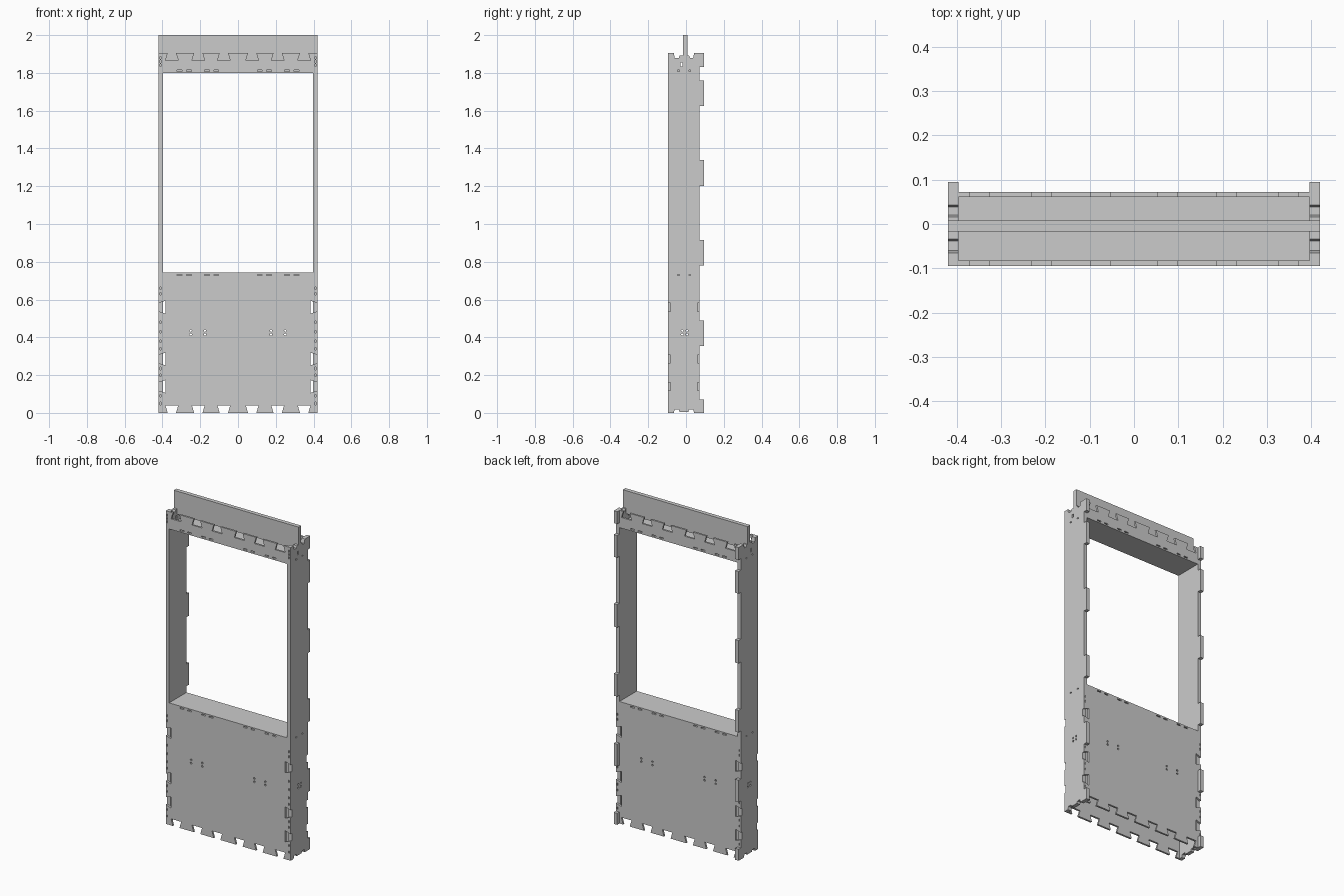
import bpy, bmesh, math
from mathutils import Matrix, Vector

if "Cube" in bpy.data.objects:
    bpy.data.objects.remove(bpy.data.objects["Cube"])

FRONT_ROT = Matrix.Rotation(math.pi / 2, 4, 'X')                       # profile x,y -> world x,z
SIDE_ROT = Matrix.Rotation(math.pi / 2, 4, 'Z') @ FRONT_ROT            # profile x,y -> world y,z


def panel(name, loops, thickness, rot, loc):
    """Flat sheet cut from an outline (first loop) with holes (other loops)."""
    cu = bpy.data.curves.new(name, 'CURVE')
    cu.dimensions, cu.fill_mode, cu.extrude = '2D', 'BOTH', thickness / 2
    for pts in loops:
        sp = cu.splines.new('POLY')
        sp.points.add(len(pts) - 1)
        for p, co in zip(sp.points, pts):
            p.co = (co[0], co[1], 0, 1)
        sp.use_cyclic_u = True
    tmp = bpy.data.objects.new(name + "_profile", cu)
    bpy.context.collection.objects.link(tmp)
    dg = bpy.context.evaluated_depsgraph_get()
    me = bpy.data.meshes.new_from_object(tmp.evaluated_get(dg))
    bpy.data.objects.remove(tmp)
    me.transform(Matrix.Translation(loc) @ rot)
    bm = bmesh.new()
    bm.from_mesh(me)
    bmesh.ops.remove_doubles(bm, verts=bm.verts, dist=1e-5)
    bmesh.ops.recalc_face_normals(bm, faces=bm.faces)
    bm.to_mesh(me)
    bm.free()
    for p in me.polygons:
        p.use_smooth = False
    me.name = name
    ob = bpy.data.objects.new(name, me)
    bpy.context.collection.objects.link(ob)
    return ob


def box(name, x0, x1, y0, y1, z0, z1):
    return panel(name, [[(x0, z0), (x1, z0), (x1, z1), (x0, z1)]], y1 - y0,
                 FRONT_ROT, (0, (y0 + y1) / 2, 0))


def rect(cx, cy, w, h):
    return [(cx - w / 2, cy - h / 2), (cx + w / 2, cy - h / 2),
            (cx + w / 2, cy + h / 2), (cx - w / 2, cy + h / 2)]


def bolt(cx, cy, r=0.006):
    return [(cx + r * math.cos(i * math.pi / 4), cy + r * math.sin(i * math.pi / 4)) for i in range(8)]


def edge(p, q, centres, mouth=0.022, deep=0.034, depth=0.04):
    """Edge from p to q with dovetail sockets cut to its left side."""
    p, q = Vector(p), Vector(q)
    d = (q - p).normalized()
    n = Vector((-d.y, d.x)) * depth
    pts = [p]
    for c in centres:
        m = p + d * c
        pts += [m - d * mouth, m - d * deep + n, m + d * deep + n, m + d * mouth]
    return [tuple(v) for v in pts]


# Key dimensions
W, IN = 0.42, 0.397
TOP, SILL, HEAD = 1.905, 0.742, 1.80
YF0, YF1, YB0, YB1 = -0.0945, -0.083, 0.061, 0.0725
sock_x = [x + W for x in (-0.35, -0.21, -0.075, 0.075, 0.21, 0.35)]
sock_z = [0.14, 0.285, 0.56]
peg_x = [s * x for x in (0.115, 0.165, 0.26, 0.31) for s in (-1, 1)]
screw_z = [0.05, 0.09, 0.20, 0.235, 0.34, 0.38, 0.43, 0.48, 0.63, 0.66, 1.84, 1.86, 1.88]

# Front and back sheets with window opening, sockets and peg slots
outline = (edge((-W, 0), (W, 0), sock_x)
           + edge((W, 0), (W, TOP), sock_z, depth=0.036)
           + edge((W, TOP), (-W, TOP), sock_x)
           + edge((-W, TOP), (-W, 0), [TOP - z for z in reversed(sock_z)], depth=0.036))
holes = [rect(0, (SILL + HEAD) / 2, 2 * IN, HEAD - SILL)]
holes += [rect(x, z, 0.026, 0.007) for x in peg_x for z in (SILL - 0.012, HEAD + 0.012)]
holes += [rect(s * 0.41, z, 0.005, 0.014) for z in screw_z for s in (-1, 1)]
holes += [bolt(s * x, z) for x in (0.175, 0.25) for z in (0.415, 0.435) for s in (-1, 1)]
panel("front_panel", [outline] + holes, YF1 - YF0, FRONT_ROT, (0, (YF0 + YF1) / 2, 0))
panel("back_panel", [outline] + holes, YB1 - YB0, FRONT_ROT, (0, (YB0 + YB1) / 2, 0))

# Side sheets: notched top and bottom, tabs sticking out at the back
BY0, BY1, BZ = -0.017, 0.008, 1.86
side = [(YF1, 0), (-0.065, 0), (-0.06, 0.018), (-0.038, 0.018), (-0.034, 0.006),
        (0.012, 0.006), (0.016, 0.018), (0.038, 0.018), (0.043, 0)]
for i, (z0, z1) in enumerate([(0, 0.07), (0.355, 0.49), (0.78, 0.915),
                              (1.2, 1.34), (1.625, 1.76), (1.83, TOP)]):
    side += [(YB0, z0)] if i else []
    side += [(-YF0, z0), (-YF0, z1)]
    side += [(YB0, z1)] if z1 < TOP else []
side += [(0.043, TOP), (0.038, 1.88), (0.02, 1.88), (0.016, 1.893), (BY1, 1.893), (BY1, BZ),
         (BY0, BZ), (BY0, 1.893), (-0.034, 1.893), (-0.038, 1.88), (-0.06, 1.88),
         (-0.065, TOP), (YF1, TOP)]
side_holes = [rect(-0.023, 1.845, 0.01, 0.02)]
side_holes += [rect(y, z, 0.01, 0.007) for y in (-0.04, 0.02) for z in (SILL - 0.012, HEAD + 0.012)]
side_holes += [bolt(y, z) for y in (-0.02, 0.005) for z in (0.415, 0.435)]
for s, side_name in ((-1, "left"), (1, "right")):
    panel(side_name + "_side_panel", [side] + side_holes, W - IN, SIDE_ROT, (s * (W + IN) / 2, 0, 0))

# Window sill and header underside
box("window_sill", -IN, IN, YF1, YB0, SILL - 0.023, SILL)
box("header_soffit", -IN, IN, YF1, YB0, HEAD, HEAD + 0.023)

# Upright board set into the header
box("top_board", -W, W, BY0, BY1, BZ, 2.0)
